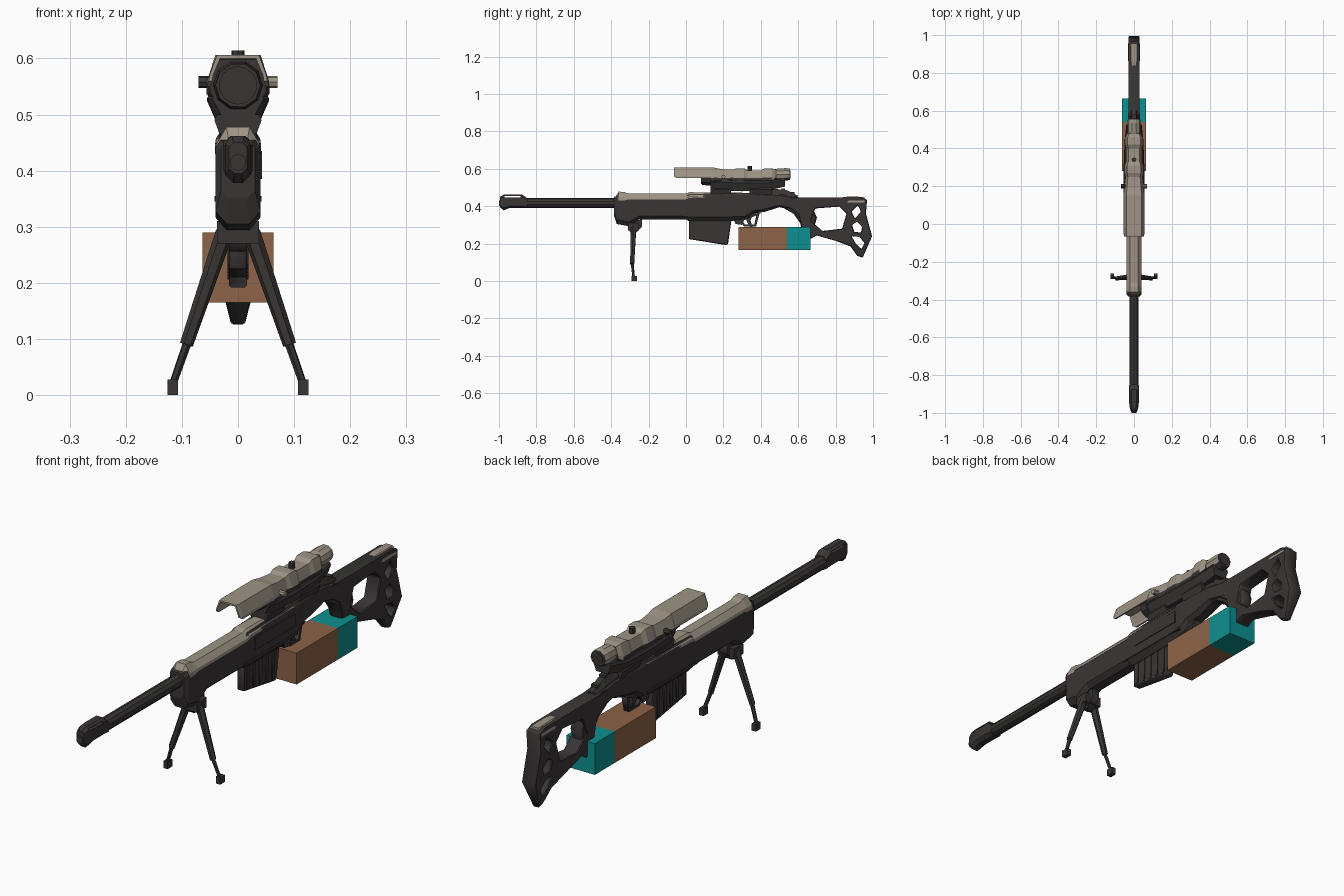
import bpy, bmesh, math
from mathutils import Matrix, Vector


def material(name, rgb):
    m = bpy.data.materials.new(name)
    m.diffuse_color = (*rgb, 1)
    return m


DARK = material("dark_metal", (0.043, 0.036, 0.036))
TAN = material("tan_paint", (0.34, 0.295, 0.235))
BROWN = material("brown_block", (0.27, 0.125, 0.065))
TEAL = material("teal_block", (0.004, 0.28, 0.28))

# Unit cross-sections: u across (-1..1), v up (0..1)
OCT = [(-.4, 0), (.4, 0), (1, .16), (1, .84), (.5, 1), (-.5, 1), (-1, .84), (-1, .16)]
BODY = [(-.5, 0), (.5, 0), (1, .15), (1, .9), (.8, 1), (-.8, 1), (-1, .9), (-1, .15)]
ROOF = [(-1, 0), (1, 0), (.95, .35), (.5, 1), (-.5, 1), (-.95, .35)]
TUB = [(-.65, 0), (.65, 0), (1, .8), (.9, 1), (-.9, 1), (-1, .8)]
BOX = [(-1, 0), (1, 0), (1, 1), (-1, 1)]
TUBE = [(math.sin(i * math.pi / 5 + .3), .5 - .5 * math.cos(i * math.pi / 5 + .3)) for i in range(10)]


def finish(name, bm, mats, rule=None):
    bmesh.ops.recalc_face_normals(bm, faces=bm.faces)
    if rule:
        for f in bm.faces:
            f.material_index = rule(f.calc_center_median(), f.normal)
    me = bpy.data.meshes.new(name)
    bm.to_mesh(me)
    bm.free()
    for m in mats:
        me.materials.append(m)
    ob = bpy.data.objects.new(name, me)
    bpy.context.collection.objects.link(ob)
    return ob


def loft(name, section, stations, *mats, rule=None, x=0):
    """Skin a cross-section along y; stations are (y, bottom, top, half width)."""
    bm = bmesh.new()
    rings = [[bm.verts.new((x + u * w, y, b + v * (t - b))) for u, v in section]
             for y, b, t, w in stations]
    n = len(section)
    for r, s in zip(rings, rings[1:]):
        for i in range(n):
            bm.faces.new((r[i], r[(i + 1) % n], s[(i + 1) % n], s[i]))
    bm.faces.new(rings[0])
    bm.faces.new(rings[-1])
    return finish(name, bm, mats, rule)


def block(name, x, y, z, mat):
    return loft(name, BOX, [(y[0], *z, (x[1] - x[0]) / 2), (y[1], *z, (x[1] - x[0]) / 2)],
                mat, x=(x[0] + x[1]) / 2)


def plate(name, outlines, half, mat, bevel=0, taper=None):
    """Extrude a side outline (y, z) across x; further outlines become holes."""
    cu = bpy.data.curves.new(name, 'CURVE')
    cu.dimensions, cu.fill_mode, cu.extrude = '2D', 'BOTH', half
    for pts in outlines:
        sp = cu.splines.new('POLY')
        sp.points.add(len(pts) - 1)
        for p, (y, z) in zip(sp.points, pts):
            p.co = (y, z, 0, 1)
        sp.use_cyclic_u = True
    tmp = bpy.data.objects.new(name + "_outline", cu)
    bpy.context.collection.objects.link(tmp)
    me = bpy.data.meshes.new_from_object(tmp.evaluated_get(bpy.context.evaluated_depsgraph_get()))
    bpy.data.objects.remove(tmp)
    bm = bmesh.new()
    bm.from_mesh(me)
    bmesh.ops.remove_doubles(bm, verts=bm.verts, dist=1e-5)
    for v in bm.verts:
        v.co = Vector((v.co.z, v.co.x, v.co.y))
        if taper:
            v.co.x *= taper(v.co)
    ob = finish(name, bm, [mat])
    if bevel:
        m = ob.modifiers.new("chamfer", 'BEVEL')
        m.width, m.segments, m.limit_method, m.angle_limit = bevel, 1, 'ANGLE', math.radians(60)
    return ob


def rod(name, a, b, r1, r2, mat, sides=10):
    a, b = Vector(a), Vector(b)
    bm = bmesh.new()
    q = (b - a).to_track_quat('Z', 'Y').to_matrix().to_4x4()
    bmesh.ops.create_cone(bm, cap_ends=True, segments=sides, radius1=r1, radius2=r2,
                          depth=(b - a).length, matrix=Matrix.Translation((a + b) / 2) @ q)
    return finish(name, bm, [mat])


def cut(ob, cutter):
    m = ob.modifiers.new("cut", 'BOOLEAN')
    m.operation, m.object, m.solver = 'DIFFERENCE', cutter, 'EXACT'
    cutter.hide_render = True
    cutter.hide_set(True)


# Barrel and slotted muzzle brake
rod("barrel", (0, -.87, .417), (0, -.3, .417), .026, .026, DARK)
rod("muzzle_bore", (0, -1, .415), (0, -.95, .415), .015, .015, DARK)
brake = loft("muzzle_brake", OCT, [(-.995, .395, .45, .016), (-.975, .378, .462, .022),
             (-.945, .39, .462, .026), (-.875, .39, .462, .026), (-.85, .39, .444, .025)], DARK)
cut(brake, block("brake_slot_cutter", (-.1, .1), (-.97, -.885), (.446, .454), DARK))

# Handguard and receiver with a row of vents
body = loft("receiver", BODY, [
    (-.385, .35, .45, .03), (-.37, .305, .455, .04), (-.305, .293, .45, .04),
    (-.25, .33, .45, .04), (0, .33, .455, .04), (.015, .32, .465, .04),
    (.24, .32, .47, .04), (.33, .335, .47, .038), (.36, .36, .47, .036),
    (.42, .37, .47, .034), (.50, .395, .465, .033), (.60, .37, .445, .03)], DARK)
for i in range(5):
    y = -.31 + i * .058
    cut(body, plate("vent_cutter", [[(y + .018 * math.cos(k * math.pi / 4), .386 + .011 * math.sin(k * math.pi / 4))
                                     for k in range(8)]], .1, DARK))
loft("handguard_cover", ROOF, [(-.375, .43, .455, .034), (-.36, .43, .478, .041), (-.33, .43, .476, .041),
     (-.31, .437, .468, .041), (.0, .437, .468, .041), (.02, .445, .475, .041),
     (.1, .447, .474, .041)], TAN)
loft("receiver_top", ROOF, [(.09, .45, .472, .0405), (.3, .452, .474, .0405)], DARK, TAN,
     rule=lambda c, n: int(n.z > .3))
block("ejection_cover", (.03, .043), (.05, .3), (.385, .435), DARK)
block("side_rail", (-.042, .042), (-.02, .32), (.345, .355), DARK)

# Rear sight bumps behind the scope
loft("rear_block", ROOF, [(.38, .46, .485, .026), (.46, .46, .495, .026), (.54, .45, .485, .024),
     (.6, .43, .455, .02)], DARK)
for y in (.51, .56):
    block("rear_lug", (-.014, .014), (y, y + .02), (.455, .495 - (y - .51) * .4), DARK)

# Magazine with ribs
plate("magazine", [[(.015, .34), (.015, .225), (.03, .222), (.215, .192), (.225, .2), (.245, .34)]],
      .016, DARK, .004)
for i in range(5):
    y = .03 + i * .04
    b = .222 - i * .006
    plate("magazine_rib", [[(y, .32), (y, b + .01), (y + .015, b + .008), (y + .018, .32)]], .019, DARK)

# Trigger and guard
plate("trigger_housing", [[(.25, .34), (.265, .305), (.30, .30), (.31, .325), (.4, .36), (.3, .37)]], .02, DARK)
plate("trigger", [[(.32, .36), (.325, .32), (.345, .285), (.355, .29), (.345, .325), (.36, .36)]], .008, DARK)
plate("trigger_guard", [[(.29, .32), (.31, .292), (.375, .292), (.395, .37), (.38, .37), (.365, .302),
                         (.315, .302), (.30, .325)]], .012, DARK)

# Pistol grip and skeleton stock
plate("grip", [[(.5, .43), (.66, .43), (.70, .34), (.67, .23), (.63, .235), (.61, .31), (.575, .36),
                (.53, .385)]], .026, DARK, .008)
plate("stock", [
    [(.52, .455), (.6, .447), (.94, .447), (.968, .435), (.962, .36), (.995, .24), (.945, .125), (.915, .135),
     (.88, .185), (.8, .215), (.70, .243), (.665, .225), (.63, .25), (.6, .36), (.54, .4)],
    [(.69, .388), (.82, .398), (.858, .36), (.835, .28), (.73, .268), (.668, .32)],
    [(.885, .372), (.92, .405), (.935, .37), (.903, .335)],
    [(.888, .30), (.915, .318), (.942, .29), (.935, .26), (.90, .262)],
    [(.885, .24), (.925, .236), (.955, .205), (.938, .172), (.908, .2)]],
    .03, DARK, .007, lambda c: .4 if c.z < .15 else .8 if c.z < .2 else 1)
loft("cheek_rest", ROOF, [(.84, .425, .449, .026), (.87, .42, .452, .0315), (.955, .42, .45, .0315)], TAN)

# Scope hood, main tube and eyepiece
shell = [(-1, 0), (-.98, .2), (-.72, 1), (.72, 1), (.98, .2), (1, 0),
         (.88, 0), (.86, .2), (.62, .86), (-.62, .86), (-.86, .2), (-.88, 0)]
loft("scope_hood", shell, [(-.065, .56, .606, .052), (-.05, .55, .606, .056), (.15, .55, .606, .056)], TAN)
paint = lambda c, n: int(c.z > .55 and abs(n.y) < .8)
SCOPE = [(-.5, 0), (.5, 0), (1, .35), (1, .5), (.72, 1), (-.72, 1), (-1, .5), (-1, .35)]
loft("scope_body", SCOPE, [(.13, .505, .605, .05), (.15, .5, .606, .056), (.19, .505, .598, .052),
     (.25, .51, .595, .045), (.27, .50, .603, .05), (.31, .50, .603, .05), (.33, .51, .592, .042),
     (.4, .51, .592, .042), (.42, .505, .602, .047), (.46, .505, .602, .047),
     (.48, .53, .595, .035)], DARK, TAN, rule=paint)
loft("eyepiece", TUBE, [(.46, .54, .595, .03), (.49, .535, .603, .035), (.535, .535, .605, .036),
     (.555, .54, .602, .033)], DARK, TAN, rule=paint)
loft("objective_ring", TUBE, [(.085, .512, .592, .04), (.14, .507, .597, .045)], DARK)
rod("front_lens", (0, .08, .552), (0, .1, .552), .034, .034, DARK, 14)
rod("rear_lens", (0, .54, .57), (0, .558, .57), .022, .022, DARK)
rod("elevation_knob", (0, .34, .58), (0, .34, .614), .012, .012, DARK, 8)
for s, mat in ((-1, DARK), (1, TAN)):
    rod("windage_knob", (s * .03, .2, .558), (s * .07, .2, .558), .011, .011, mat, 8)

# Scope mount
loft("scope_mount", TUB, [(.13, .50, .535, .046), (.15, .485, .54, .055), (.3, .48, .535, .055),
     (.44, .485, .535, .05), (.53, .505, .55, .04)], DARK)
for a, b in ((.13, .24), (.34, .46)):
    loft("mount_foot", TUB, [(a, .45, .5, .042), (b, .45, .5, .042)], DARK)

# Bipod: pivot block, two telescoping legs and feet
block("bipod_mount", (-.037, .037), (-.31, -.25), (.27, .31), DARK)
plate("bipod_pivot", [[(-.31, .315), (-.30, .26), (-.27, .255), (-.235, .29), (-.235, .33)]], .016, DARK)
for s in (-1, 1):
    rod("bipod_upper_leg", (s * .024, -.28, .29), (s * .092, -.288, .09), .016, .012, DARK, 6)
    rod("bipod_lower_leg", (s * .088, -.288, .1), (s * .116, -.28, .02), .008, .007, DARK, 6)
    block("bipod_foot", (s * .116 - .0095, s * .116 + .0095), (-.292, -.262), (0, .028), DARK)

# Blocks beneath the trigger and grip
block("brown_box", (-.063, .063), (.28, .54), (.165, .29), BROWN)
block("teal_box", (-.063, .063), (.54, .665), (.165, .29), TEAL)
